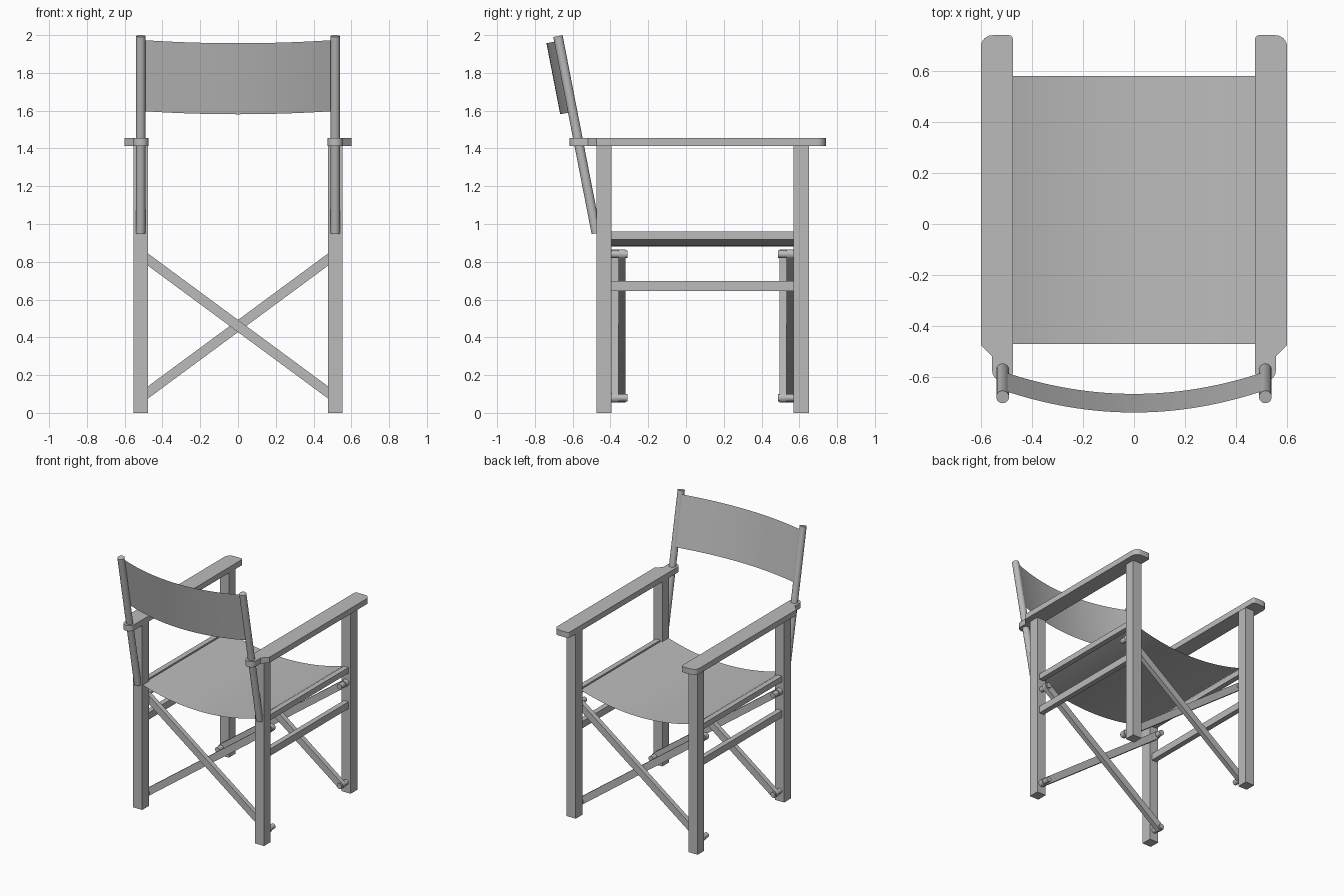
import bpy, bmesh
from math import pi, cos, sin, atan2, hypot
from mathutils import Vector

if "Cube" in bpy.data.objects:
    bpy.data.objects.remove(bpy.data.objects["Cube"], do_unlink=True)

GREY = (0.5, 0.5, 0.5, 1)
mat = bpy.data.materials.new("plain_grey")
mat.use_nodes = True
mat.diffuse_color = GREY
mat.node_tree.nodes["Principled BSDF"].inputs["Base Color"].default_value = GREY


def finish(name, bm, smooth=False):
    bmesh.ops.recalc_face_normals(bm, faces=bm.faces[:])
    mesh = bpy.data.meshes.new(name)
    bm.to_mesh(mesh)
    bm.free()
    mesh.materials.append(mat)
    obj = bpy.data.objects.new(name, mesh)
    bpy.context.collection.objects.link(obj)
    if smooth:
        bpy.ops.object.select_all(action='DESELECT')
        obj.select_set(True)
        bpy.context.view_layer.objects.active = obj
        bpy.ops.object.shade_smooth_by_angle(angle=pi / 6)
    return obj


def box(name, lo, hi):
    bm = bmesh.new()
    bmesh.ops.create_cube(bm, size=1)
    lo, hi = Vector(lo), Vector(hi)
    for v in bm.verts:
        v.co = (lo + hi) / 2 + v.co * (hi - lo)
    return finish(name, bm)


def rod(name, a, b, radius, sides=24):
    a, b = Vector(a), Vector(b)
    bm = bmesh.new()
    bmesh.ops.create_cone(bm, cap_ends=True, segments=sides, radius1=radius,
                          radius2=radius, depth=(b - a).length)
    turn = (b - a).to_track_quat('Z', 'Y')
    for v in bm.verts:
        v.co = (a + b) / 2 + turn @ v.co
    return finish(name, bm, True)


def slab(name, outline, extrude):
    """Extrude a flat outline of 3D points into a solid board."""
    bm = bmesh.new()
    face = bm.faces.new([bm.verts.new(p) for p in outline])
    new = bmesh.ops.extrude_face_region(bm, geom=[face])["geom"]
    bmesh.ops.translate(bm, vec=extrude,
                        verts=[g for g in new if isinstance(g, bmesh.types.BMVert)])
    return finish(name, bm, True)


def arc(cx, cy, r, start, end, n=8):
    return [(cx + r * cos(start + (end - start) * i / n),
             cy + r * sin(start + (end - start) * i / n)) for i in range(n + 1)]


def sheet(name, half, sag, origin, span, segments=32):
    """Thin cloth hanging in a parabola across x, swept along span."""
    bm = bmesh.new()
    rows = []
    for i in range(segments + 1):
        t = 2 * i / segments - 1
        p = Vector((t * half, 0, 0)) + Vector(origin) + Vector(sag) * (1 - t * t)
        rows.append((bm.verts.new(p), bm.verts.new(p + Vector(span))))
    for (a, b), (c, d) in zip(rows, rows[1:]):
        bm.faces.new((a, c, d, b))
    return finish(name, bm, True)


POST_X = 0.515
BACK, FRONT = (-0.475, -0.395), (0.57, 0.65)

for side, s in (("left", 1), ("right", -1)):
    # Legs
    for end, (y0, y1) in (("back", BACK), ("far", FRONT)):
        box(f"{side}_{end}_leg", (s * POST_X - 0.038, y0, 0), (s * POST_X + 0.038, y1, 1.42))
    # Seat rail and lower side rail
    for part, z0, z1 in (("seat_rail", 0.917, 0.96), ("lower_rail", 0.645, 0.698)):
        box(f"{side}_{part}", (s * POST_X - 0.02, BACK[1], z0),
            (s * POST_X + 0.02, FRONT[0], z1))
    # Armrest with rounded tip and a narrow nose around the back post
    outline = (arc(0.555, 0.695, 0.045, 0, pi / 2)
               + arc(0.49, 0.725, 0.015, pi / 2, pi, 4)
               + arc(POST_X, -0.575, 0.041, pi, 2 * pi, 12)
               + [(0.556, -0.52), (0.6, -0.475)])
    slab(f"{side}_armrest", [(s * x, y, 1.412) for x, y in outline], (0, 0, 0.043))
    # Leaning back post
    rod(f"{side}_back_post", (s * POST_X, -0.475, 0.951),
        (s * POST_X, -0.678, 1.995), 0.025)

# Crossed braces with rounded ends, one cross at each pair of legs
RISE, MID, DEPTH = 0.38, 0.46, 0.037
slope = atan2(RISE, POST_X)
reach = hypot(RISE, POST_X)
for end, y in (("back", BACK[1]), ("far", FRONT[0] - 2 * DEPTH)):
    for k, (label, s) in enumerate((("falling", -1), ("rising", 1))):
        capsule = arc(reach, 0, 0.026, -pi / 2, pi / 2) + arc(-reach, 0, 0.026, pi / 2, 3 * pi / 2)
        a = s * slope
        slab(f"{end}_{label}_brace",
             [(u * cos(a) - v * sin(a), y + k * DEPTH, MID + u * sin(a) + v * cos(a))
              for u, v in capsule], (0, DEPTH, 0))
        # Pegs joining the brace ends to the legs
        for side, d in (("left", 1), ("right", -1)):
            rod(f"{end}_{label}_{side}_peg", (d * POST_X, y - 0.01, MID + d * s * RISE),
                (d * POST_X, y + 2 * DEPTH + 0.01, MID + d * s * RISE), 0.02, 16)

# Cloth seat and backrest
sheet("seat_cloth", 0.487, (0, 0, -0.075), (0, -0.47, 0.955), (0, 1.05, 0))
sheet("backrest_cloth", 0.51, (0, -0.086, -0.017), (0, -0.58, 1.598), (0, -0.073, 0.376))
